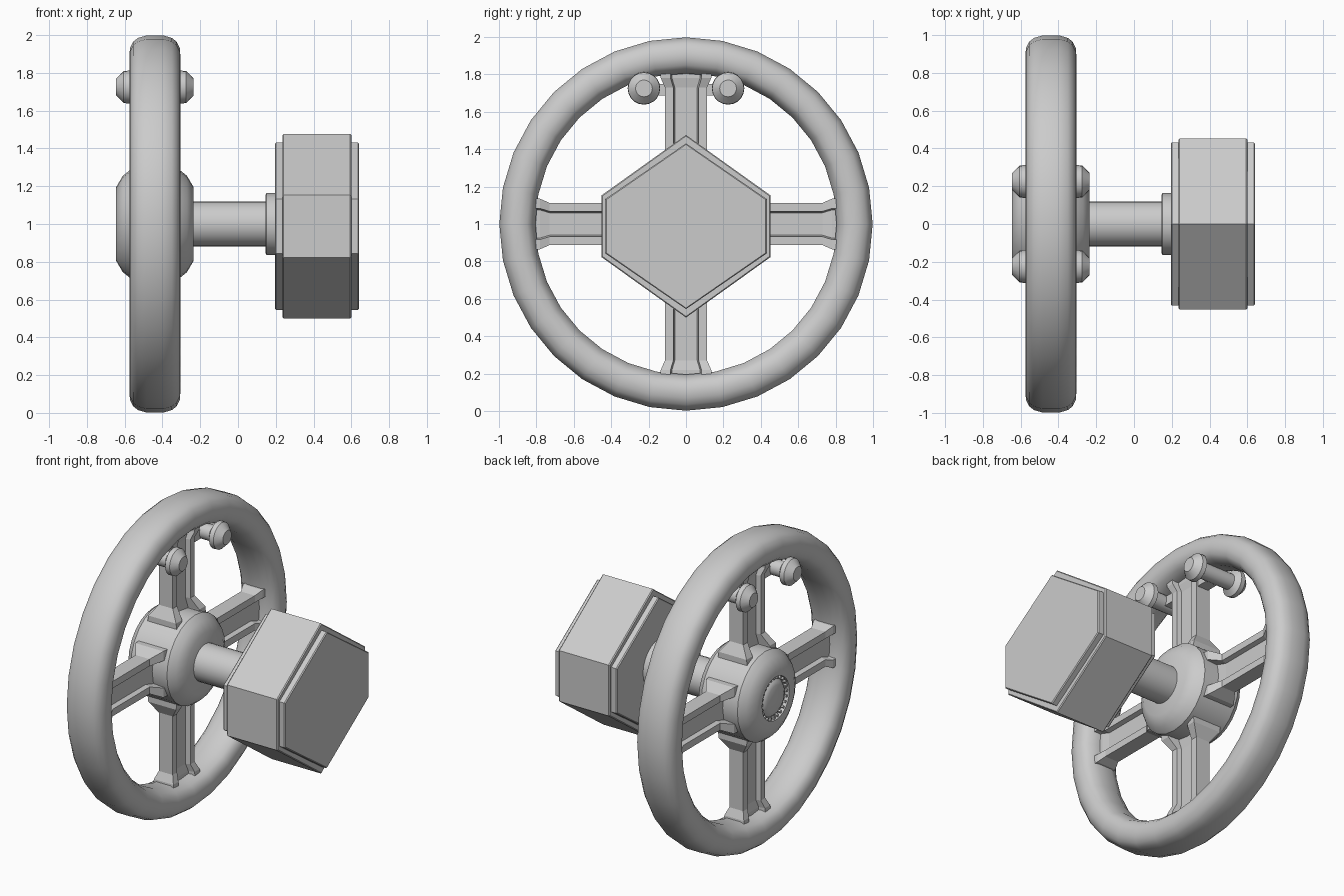
import bpy, bmesh, math
from mathutils import Matrix, Vector

if "Cube" in bpy.data.objects:
    bpy.data.objects.remove(bpy.data.objects["Cube"], do_unlink=True)

grey = bpy.data.materials.new("plain_grey")
grey.use_nodes = True
grey.diffuse_color = (0.6, 0.6, 0.6, 1)
grey.node_tree.nodes["Principled BSDF"].inputs["Base Color"].default_value = (0.6, 0.6, 0.6, 1)

WHEEL_X = -0.44
CENTRE = Vector((0, 0, 1))


def make_object(name, bm, smooth=None):
    """Turn a bmesh into a grey object, optionally smooth shaded by angle."""
    bmesh.ops.recalc_face_normals(bm, faces=bm.faces)
    mesh = bpy.data.meshes.new(name)
    bm.to_mesh(mesh)
    bm.free()
    mesh.materials.append(grey)
    obj = bpy.data.objects.new(name, mesh)
    bpy.context.collection.objects.link(obj)
    if smooth:
        bpy.ops.object.select_all(action='DESELECT')
        obj.select_set(True)
        bpy.context.view_layer.objects.active = obj
        bpy.ops.object.shade_smooth_by_angle(angle=math.radians(smooth))
    return obj


def loft(name, rings, closed=False, smooth=None):
    """Skin a list of point rings; cap the ends unless the loft is closed."""
    bm = bmesh.new()
    loops = [[bm.verts.new(p) for p in ring] for ring in rings]
    n = len(loops[0])
    pairs = list(zip(loops, loops[1:])) + ([(loops[-1], loops[0])] if closed else [])
    for a, b in pairs:
        for i in range(n):
            j = (i + 1) % n
            bm.faces.new((a[i], a[j], b[j], b[i]))
    if not closed:
        bm.faces.new(loops[0])
        bm.faces.new(loops[-1])
    return make_object(name, bm, smooth)


def revolve(name, profile, segments, centre=CENTRE, closed=False, smooth=35):
    """Spin (x, radius) points around an axis parallel to x."""
    angles = [math.tau * k / segments for k in range(segments)]
    rings = [[centre + Vector((x, r * math.sin(a), r * math.cos(a))) for a in angles]
             for x, r in profile]
    return loft(name, rings, closed, smooth)


def mirrored(half):
    """Mirror a half profile of (offset, radius) about the wheel plane."""
    return [(WHEEL_X - d, r) for d, r in half] + [(WHEEL_X + d, r) for d, r in reversed(half)]


def box(name, centre, size, turn=None):
    bm = bmesh.new()
    bmesh.ops.create_cube(bm, size=1)
    bm.transform(Matrix.Diagonal((*size, 1)))
    bm.transform(Matrix.Translation(centre))
    if turn:
        bm.transform(turn)
    return make_object(name, bm)


# Hand wheel rim
rim_half = [(0.05, 0.805), (0.10, 0.825), (0.125, 0.85), (0.135, 0.89),
            (0.132, 0.93), (0.115, 0.965), (0.09, 0.985), (0.045, 0.998)]
revolve("wheel_rim", mirrored(rim_half), 32, closed=True, smooth=45)

# Hub with an annular recess on its outer face
hub = mirrored([(0.205, 0.195), (0.17, 0.255), (0.13, 0.287)])
recess = [(-0.62, 0.105), (-0.62, 0.135), (-0.645, 0.14)]
revolve("hub", recess + hub, 24)

# Fine teeth inside the recess
for k in range(24):
    turn = Matrix.Translation(CENTRE) @ Matrix.Rotation(math.tau * k / 24, 4, 'X')
    box("recess_tooth", (-0.627, 0, 0.13), (0.02, 0.014, 0.018), turn)


# Four I-beam spokes that flare into the hub and the rim
def beam_section(r, outer, inner, depth, web):
    quarter = [(outer, depth), (inner + 0.008, depth), (inner, web)]
    half = quarter + [(-t, d) for t, d in reversed(quarter)]
    outline = half + [(t, -d) for t, d in reversed(half)]
    return [Vector((WHEEL_X + d, t, r)) for t, d in outline]


stations = [(0.20, 0.15, 0.09, 0.11, 0.04), (0.28, 0.15, 0.08, 0.10, 0.025),
            (0.35, 0.113, 0.06, 0.05, 0.02), (0.73, 0.113, 0.06, 0.05, 0.02),
            (0.78, 0.135, 0.075, 0.07, 0.03), (0.84, 0.14, 0.075, 0.075, 0.03)]
for k in range(4):
    turn = Matrix.Translation(CENTRE) @ Matrix.Rotation(math.pi / 2 * k, 4, 'X')
    loft("spoke", [[turn @ p for p in beam_section(*s)] for s in stations])

# Pair of double-ended handle pins beside the top spoke, with their brackets
pin = mirrored([(0.205, 0.045), (0.165, 0.085), (0.135, 0.087), (0.11, 0.05)])
for side in (-1, 1):
    revolve("handle_pin", pin, 20, Vector((0, side * 0.225, 1.725)))
    box("handle_bracket", (WHEEL_X, side * 0.15, 1.718), (0.08, 0.13, 0.06))

# Shaft and collar
revolve("shaft", [(-0.645, 0.085), (-0.635, 0.105), (-0.62, 0.12), (0.17, 0.12)], 24)
revolve("collar", [(0.145, 0.155), (0.152, 0.163), (0.22, 0.163)], 24)


# Six-sided block with a thinner plate on each end
def hexagon(x, side, shoulder, tip):
    corners = [(0, tip), (side, shoulder), (side, -shoulder),
               (0, -tip), (-side, -shoulder), (-side, shoulder)]
    return [Vector((x, y, 0.988 + z)) for y, z in corners]


def hex_block(name, x0, x1, side, shoulder, tip):
    edge = 0.006
    small = (side - edge, shoulder - edge / 2, tip - edge)
    full = (side, shoulder, tip)
    return loft(name, [hexagon(x0, *small), hexagon(x0 + edge, *full),
                       hexagon(x1 - edge, *full), hexagon(x1, *small)])


hex_block("hexagon_block", 0.235, 0.60, 0.452, 0.165, 0.488)
hex_block("hexagon_end_plates", 0.195, 0.64, 0.432, 0.145, 0.443)
